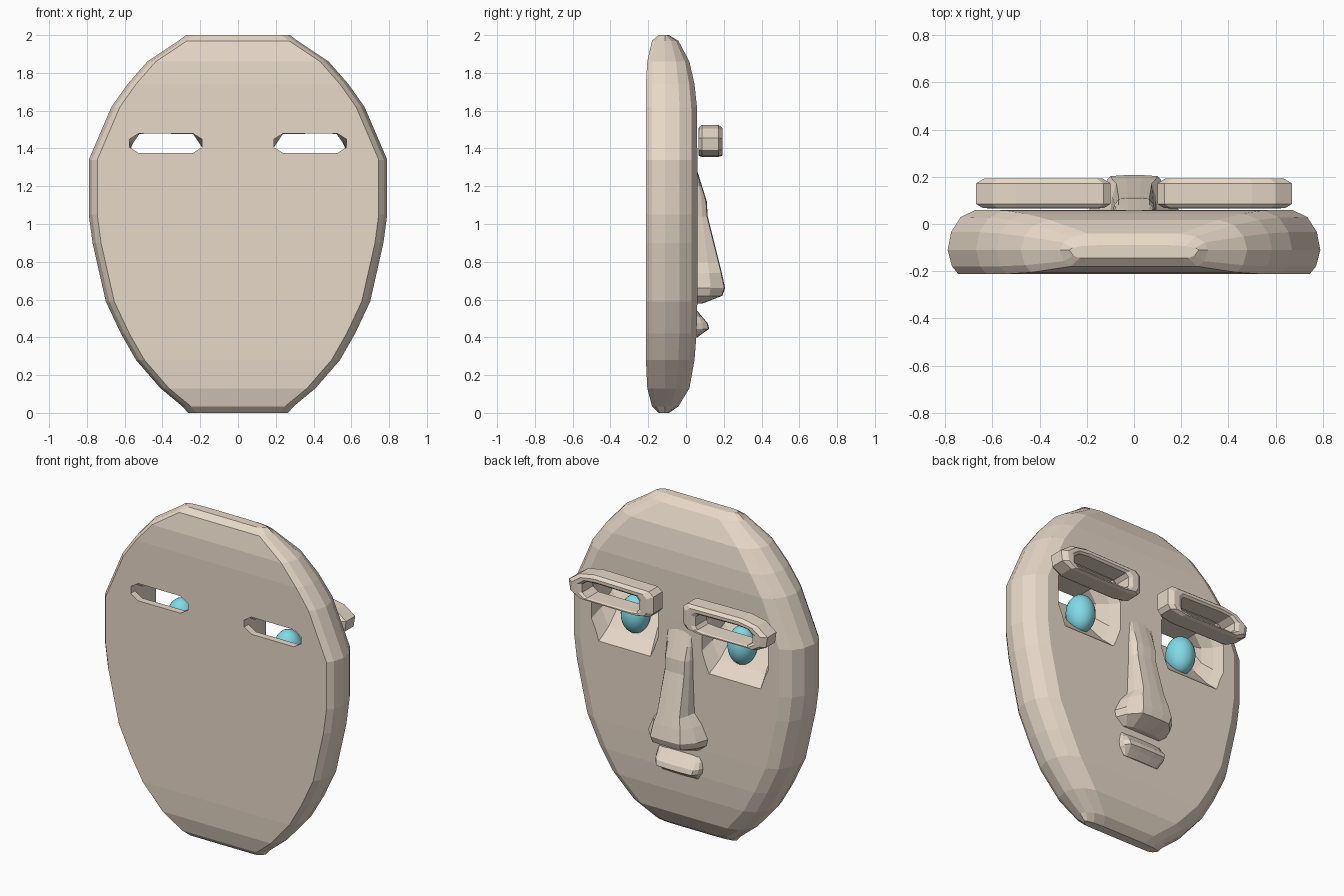
import bpy
from mathutils import Vector

if "Cube" in bpy.data.objects:
    bpy.data.objects.remove(bpy.data.objects["Cube"])


def material(name, col):
    m = bpy.data.materials.new(name)
    m.diffuse_color = (*col, 1)
    m.use_nodes = True
    m.node_tree.nodes["Principled BSDF"].inputs["Base Color"].default_value = m.diffuse_color
    return m


SKIN = material("skin", (0.80, 0.69, 0.58))
BLUE = material("eye_blue", (0.22, 0.70, 0.80))


def loft(name, rings, closed=False):
    """Skin a list of equal-length rings; cap the ends unless closed."""
    n, k = len(rings[0]), len(rings)
    verts = [p for r in rings for p in r]
    faces = []
    for i in range(k if closed else k - 1):
        a, b = i * n, ((i + 1) % k) * n
        faces += [(a + j, a + (j + 1) % n, b + (j + 1) % n, b + j) for j in range(n)]
    if not closed:
        faces += [tuple(reversed(range(n))), tuple(range((k - 1) * n, k * n))]
    me = bpy.data.meshes.new(name)
    me.from_pydata(verts, [], faces)
    me.materials.append(SKIN)
    ob = bpy.data.objects.new(name, me)
    bpy.context.collection.objects.link(ob)
    bpy.context.view_layer.objects.active = ob
    bpy.ops.object.select_all(action='DESELECT')
    ob.select_set(True)
    bpy.ops.object.mode_set(mode='EDIT')
    bpy.ops.mesh.select_all(action='SELECT')
    bpy.ops.mesh.normals_make_consistent(inside=False)
    bpy.ops.object.mode_set(mode='OBJECT')
    return ob


# Mask body: rows of z, half width, back y, front y
rows = [(0, .265, -.145, -.09), (.035, .295, -.18, -.04), (.13, .41, -.205, .018),
        (.28, .54, -.212, .045), (.42, .62, -.212, .056), (.59, .70, -.212, .06),
        (.90, .77, -.212, .06), (1.05, .79, -.212, .06), (1.34, .79, -.212, .06),
        (1.62, .67, -.212, .058), (1.74, .585, -.212, .045), (1.86, .48, -.205, .018),
        (1.97, .315, -.18, -.04), (2.0, .275, -.145, -.09)]
MID = -.11


def body_ring(z, w, yb, yf):
    half = [(w - .045, yb), (w - .018, MID + .68 * (yb - MID)), (w, MID),
            (w - .015, MID + .45 * (yf - MID)), (w - .055, MID + .82 * (yf - MID)), (w - .12, yf)]
    return [(x, y, z) for x, y in half] + [(-x, y, z) for x, y in reversed(half)]


body = loft("mask_body", [body_ring(*r) for r in rows])


# Eye openings: narrow slit behind, wide sloping socket on the face
def socket_ring(y, x0, x1, z0, z1, s):
    cx, cz = min(.05, (x1 - x0) / 4), (z1 - z0) * .3
    pts = [(x0 + cx, z0), (x1 - cx, z0), (x1, z0 + cz), (x1, z1 - cz),
           (x1 - cx, z1), (x0 + cx, z1), (x0, z1 - cz), (x0, z0 + cz)]
    return [(s * x, y, z) for x, z in pts]


socket = [(-.30, .19, .575, 1.375, 1.48), (-.17, .19, .575, 1.375, 1.48),
          (-.10, .19, .57, 1.24, 1.48), (-.01, .17, .58, 1.13, 1.48),
          (.12, .13, .61, 1.01, 1.49)]
for s, side in ((1, "right"), (-1, "left")):
    cutter = loft("socket_cutter_" + side, [socket_ring(*r, s) for r in socket])
    cutter.hide_render = True
    mod = body.modifiers.new("socket_" + side, 'BOOLEAN')
    mod.operation, mod.solver, mod.object = 'DIFFERENCE', 'EXACT', cutter
    bpy.context.view_layer.objects.active = body
    bpy.ops.object.modifier_apply(modifier=mod.name)
    bpy.data.objects.remove(cutter)

# Brow frames: hollow bars standing just off the face
outer = [(.12, 1.37), (.10, 1.395), (.10, 1.495), (.13, 1.52), (.50, 1.525),
         (.60, 1.505), (.67, 1.455), (.66, 1.39), (.60, 1.36), (.20, 1.355)]
inner = [(.205, 1.38), (.19, 1.40), (.19, 1.455), (.21, 1.475), (.47, 1.48),
         (.54, 1.475), (.575, 1.45), (.575, 1.40), (.54, 1.375), (.26, 1.375)]
for s, side in ((1, "right"), (-1, "left")):
    rings = []
    for o, i in zip(outer, inner):
        section = [(0, .085), (0, .172), (.35, .192), (.75, .192), (1, .18),
                   (1, .075), (.6, .066), (.3, .068)]
        rings.append([(s * (o[0] + t * (i[0] - o[0])), y, o[1] + t * (i[1] - o[1]))
                      for t, y in section])
    loft("brow_frame_" + side, rings, closed=True)

    # Eyeball resting in the socket
    bpy.ops.mesh.primitive_uv_sphere_add(segments=24, ring_count=14, radius=1,
                                         location=(s * .36, -.03, 1.25))
    eye = bpy.context.object
    eye.name = "eyeball_" + side
    eye.scale = (.083, .085, .115)
    eye.data.materials.append(BLUE)
    bpy.ops.object.shade_smooth_by_angle()


# Nose and lips: rows of z, front y, ridge half width, base half width
def ridge_ring(z, y, wf, wb):
    ym = .055 + (y - .055) * .5
    wm = wf * .3 + wb * .7
    half = [(wb, .03), (wb, .057), (wm, max(ym, .058)), (wf, y - .004), (wf * .4, y)]
    return [(a, b, z) for a, b in half] + [(-a, b, z) for a, b in reversed(half)]


nose = [(1.28, .06, .06, .08), (1.20, .085, .065, .085), (1.12, .11, .065, .09),
        (1.04, .115, .065, .09), (.80, .175, .075, .10), (.74, .19, .09, .15),
        (.66, .207, .10, .19), (.62, .192, .095, .18), (.58, .09, .08, .13)]
loft("nose", [ridge_ring(*r) for r in nose])

lips = [(.54, .06, .11, .14), (.51, .085, .12, .15), (.475, .115, .125, .155),
        (.445, .123, .12, .15), (.43, .10, .11, .14), (.40, .06, .10, .12)]
loft("lips", [ridge_ring(*r) for r in lips])
